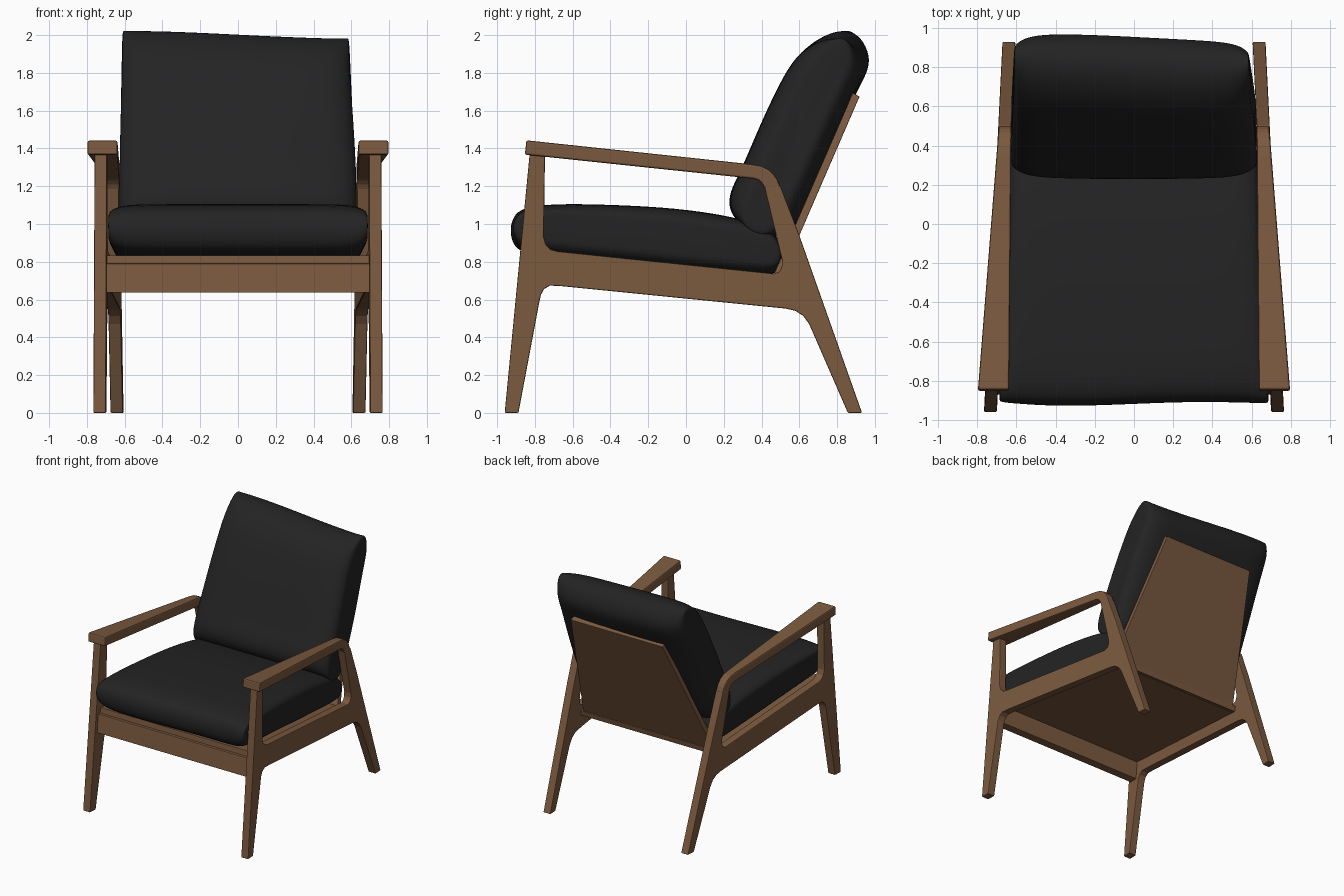
import bpy, bmesh, math

if "Cube" in bpy.data.objects:
    bpy.data.objects.remove(bpy.data.objects["Cube"])


def material(name, col):
    m = bpy.data.materials.new(name)
    m.diffuse_color = (*col, 1)
    m.use_nodes = True
    m.node_tree.nodes["Principled BSDF"].inputs["Base Color"].default_value = m.diffuse_color
    return m


WOOD = material("walnut wood", (0.200, 0.102, 0.050))
FABRIC = material("black fabric", (0.017, 0.017, 0.017))


def make(name, bm, mat):
    bmesh.ops.recalc_face_normals(bm, faces=bm.faces)
    me = bpy.data.meshes.new(name)
    bm.to_mesh(me)
    bm.free()
    me.materials.append(mat)
    ob = bpy.data.objects.new(name, me)
    bpy.context.collection.objects.link(ob)
    return ob


def loft(name, rings, mat):
    """Join rings of equal length with quads and cap both ends."""
    bm = bmesh.new()
    vs = [[bm.verts.new(p) for p in r] for r in rings]
    n = len(vs[0])
    for a, b in zip(vs, vs[1:]):
        for i in range(n):
            j = (i + 1) % n
            bm.faces.new((a[i], a[j], b[j], b[i]))
    bm.faces.new(vs[0][::-1])
    bm.faces.new(vs[-1])
    return make(name, bm, mat)


def bevel(ob, w):
    m = ob.modifiers.new("bevel", "BEVEL")
    m.width, m.segments = w, 2
    m.limit_method, m.angle_limit = "ANGLE", math.radians(40)


def plate(name, profile, xin, xout, w=0.006):
    """Extrude a (y, z) profile between two x limits given as functions of (y, z)."""
    ob = loft(name, [[(f(y, z), y, z) for y, z in profile] for f in (xin, xout)], WOOD)
    bevel(ob, w)
    return ob


def inner(y):
    return 0.70 - 0.05 * (y + 0.96)


# side frames: legs and rail in one piece, toed in towards the back
FRAME = [(-0.96, 0), (-0.887, 0), (-0.776, 0.59), (-0.768, 0.625), (-0.752, 0.655), (-0.72, 0.674),
         (-0.66, 0.671), (0.53, 0.552), (0.58, 0.54), (0.62, 0.514), (0.652, 0.47),
         (0.857, 0), (0.932, 0), (0.595, 0.954), (0.501, 1.2), (0.414, 1.2),
         (0.508, 0.81), (0.507, 0.775), (0.495, 0.748), (0.465, 0.737),
         (-0.68, 0.855), (-0.715, 0.865), (-0.74, 0.89), (-0.753, 0.93),
         (-0.746, 1.39), (-0.826, 1.39)]
# armrests: wide at the front, tapering, curved down into the back leg
ARM = [(-0.853, 1.367), (-0.845, 1.443), (0.35, 1.316), (0.40, 1.307), (0.44, 1.287),
       (0.468, 1.26), (0.485, 1.235), (0.508, 1.175), (0.423, 1.175), (0.405, 1.21),
       (0.385, 1.231), (0.355, 1.24)]
for side, s in (("left", -1), ("right", 1)):
    plate(side + "_side_frame", FRAME, lambda y, z: s * inner(y), lambda y, z: s * (inner(y) + 0.066))
    plate(side + "_armrest", ARM,
          lambda y, z: s * (0.638 - 0.009 * (y + 0.85)),
          lambda y, z: s * (0.797 - 0.079 * (y + 0.85)), 0.01)

# front rail
RAIL = [(-0.872, 0.637), (-0.80, 0.637), (-0.785, 0.79), (-0.857, 0.79)]
plate("front_rail", RAIL, lambda y, z: -0.70, lambda y, z: 0.70, 0.004)

# tilted seat panel
PANEL = [(-0.835, 0.787), (-0.83, 0.834), (0.50, 0.70), (0.49, 0.655)]
plate("seat_panel", PANEL, lambda y, z: -inner(y) - 0.005, lambda y, z: inner(y) + 0.005, 0.003)


# back panel: narrows towards the top
def back_half(z):
    return 0.615 - 0.19 * max(0, z - 0.66) / 1.02


BACK = [(0.435, 0.665), (0.475, 0.65), (0.919, 1.675), (0.883, 1.694)]
plate("back_panel", BACK, lambda y, z: -back_half(z), lambda y, z: back_half(z), 0.004)


def cushion(name, profile, stations, origin, axis, warp):
    """Pillow: each station is (x, thickness factor, length factor) about a centre line."""
    (oy, oz), (ay, az) = origin, axis
    rings = []
    full = [(-x, k, l) for x, k, l in reversed(stations)] + stations
    for x, k, l in full:
        ring = []
        for y, z in profile:
            u = ((y - oy) * ay + (z - oz) * az) * l
            v = ((y - oy) * -az + (z - oz) * ay) * k
            ring.append(warp(x, oy + u * ay - v * az, oz + u * az + v * ay))
        rings.append(ring)
    ob = loft(name, rings, FABRIC)
    m = ob.modifiers.new("subdivision", "SUBSURF")
    m.levels = m.render_levels = 2
    for p in ob.data.polygons:
        p.use_smooth = True


# seat cushion
SEAT = [(-0.915, 0.91), (-0.922, 0.98), (-0.905, 1.04), (-0.86, 1.085), (-0.72, 1.108),
        (-0.4, 1.103), (-0.05, 1.085), (0.25, 1.04), (0.45, 0.98), (0.50, 0.91),
        (0.51, 0.80), (0.48, 0.735), (0.40, 0.724), (0, 0.762), (-0.5, 0.812),
        (-0.8, 0.84), (-0.88, 0.858)]


def seat_warp(x, y, z):
    return (x * (1 - 0.072 * (y + 0.9)), y + 0.012 * math.sin(5 * x) * (y < -0.8), z)


cushion("seat_cushion", SEAT,
        [(0.2, 1, 1), (0.45, 1, 1), (0.58, 0.98, 0.995), (0.65, 0.88, 0.995), (0.685, 0.68, 0.99),
         (0.692, 0.5, 0.98)],
        (-0.2, 0.945), (0.9945, -0.105), seat_warp)

# back cushion leaning on the back panel
BACK_CUSHION = [(0.225, 1.08), (0.23, 1.17), (0.29, 1.28), (0.40, 1.55), (0.52, 1.80), (0.59, 1.91),
                (0.68, 1.985), (0.78, 2.025), (0.87, 2.015), (0.93, 1.96), (0.965, 1.87),
                (0.945, 1.79), (0.88, 1.67), (0.74, 1.34), (0.60, 1.02), (0.56, 0.955),
                (0.47, 0.925), (0.37, 0.95), (0.27, 1.01)]


def back_warp(x, y, z):
    t = min(1, max(0, (z - 1.3) / 0.6))
    return (x * (1 - 0.045 * t) - 0.012 * t, y - 0.02 * t * math.sin(3 * x),
            z - t * (0.016 + 0.02 * math.sin(2.6 * x)))


cushion("back_cushion", BACK_CUSHION,
        [(0.15, 1, 1), (0.4, 0.98, 1), (0.52, 0.92, 1), (0.59, 0.78, 1.0), (0.625, 0.58, 1.005),
         (0.63, 0.42, 1.0)],
        (0.59, 1.47), (0.41, 0.912), back_warp)
